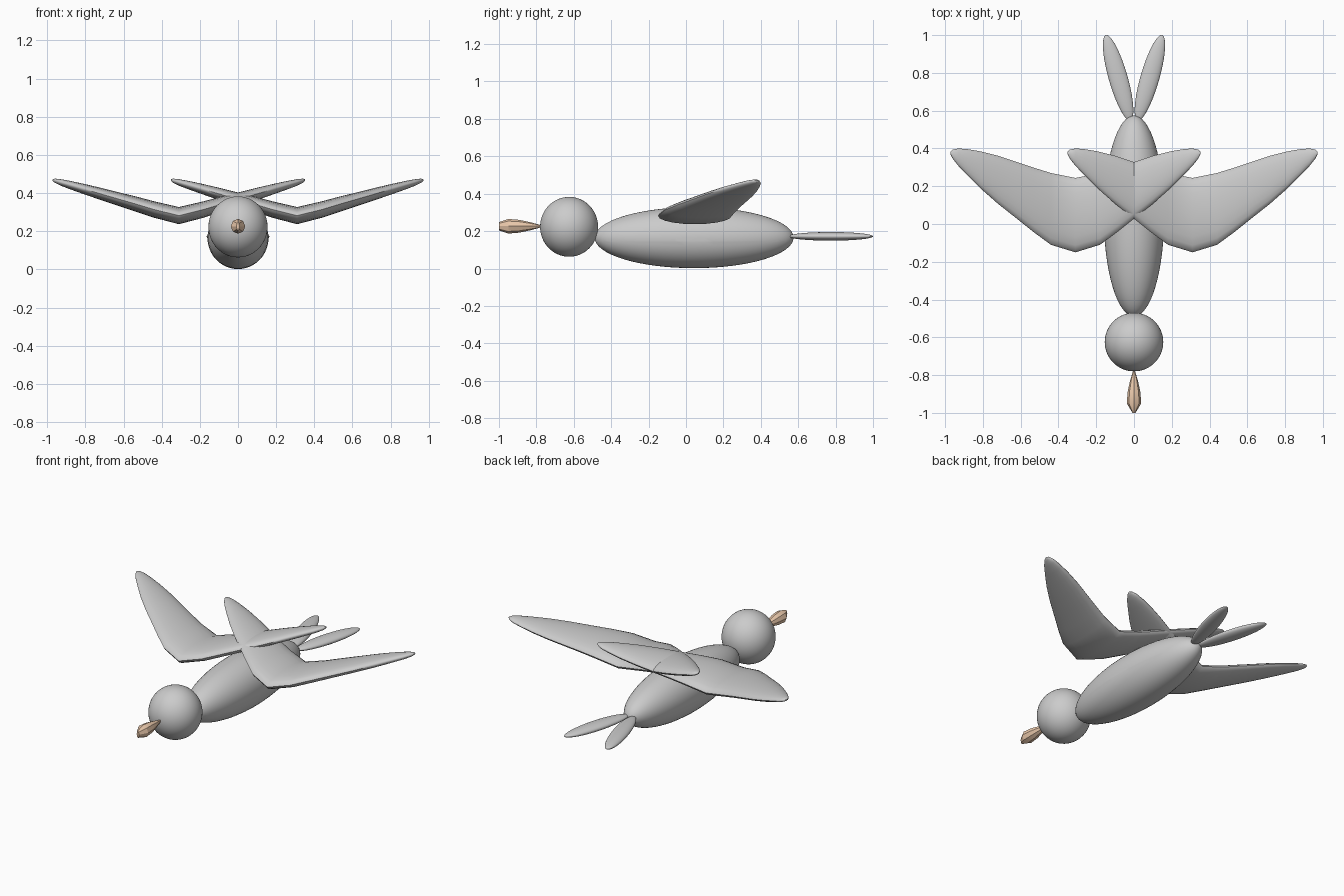
import bpy, bmesh
from math import sin, cos, tau, radians, pi
from mathutils import Vector, Matrix

if "Cube" in bpy.data.objects:
    bpy.data.objects.remove(bpy.data.objects["Cube"])


def material(name, color):
    m = bpy.data.materials.new(name)
    m.diffuse_color = color
    m.use_nodes = True
    m.node_tree.nodes["Principled BSDF"].inputs["Base Color"].default_value = m.diffuse_color
    return m


def finish(name, bm, mat=None, angle=None):
    bmesh.ops.recalc_face_normals(bm, faces=bm.faces)
    for f in bm.faces:
        f.smooth = True
    me = bpy.data.meshes.new(name)
    bm.to_mesh(me)
    bm.free()
    if mat:
        me.materials.append(mat)
    ob = bpy.data.objects.new(name, me)
    bpy.context.collection.objects.link(ob)
    if angle:
        bpy.ops.object.select_all(action='DESELECT')
        ob.select_set(True)
        bpy.context.view_layer.objects.active = ob
        bpy.ops.object.shade_smooth_by_angle(angle=radians(angle))
    return ob


def ellipsoid(center, radii, turn=0.0):
    # poles lie along y
    bm = bmesh.new()
    mat = (Matrix.Translation(center) @ Matrix.Rotation(turn, 4, 'Z')
           @ Matrix.Diagonal((*radii, 1)) @ Matrix.Rotation(pi / 2, 4, 'X'))
    bmesh.ops.create_uvsphere(bm, u_segments=48, v_segments=32, radius=1, matrix=mat)
    return bm


def loft(sections, u_axis, sides):
    # sections: (centre, half width along u_axis, half height along z)
    bm = bmesh.new()
    u, rings = Vector(u_axis), []
    for c, w, h in sections:
        rings.append([bm.verts.new(Vector(c) + u * w * cos(tau * i / sides)
                                   + Vector((0, 0, h * sin(tau * i / sides))))
                      for i in range(sides)])
    for a, b in zip(rings, rings[1:]):
        for i in range(sides):
            j = (i + 1) % sides
            bm.faces.new((a[i], a[j], b[j], b[i]))
    bm.faces.new(rings[0])
    bm.faces.new(rings[-1])
    return bm


pale = material("pale_belly", (0.8, 0.8, 0.78, 1))
orange = material("beak_orange", (0.85, 0.6, 0.42, 1))

# Body: one ellipsoid split into the grey back and the pale belly
for name, below, mat in (("body", False, None), ("belly", True, pale)):
    bm = ellipsoid((0, 0.043, 0.165), (0.16, 0.532, 0.163))
    bmesh.ops.bisect_plane(bm, geom=bm.verts[:] + bm.edges[:] + bm.faces[:],
                           plane_co=(0, 0, 0.144), plane_no=(0, 0, 1),
                           clear_inner=not below, clear_outer=below)
    finish(name, bm, mat)

# Head
finish("head", ellipsoid((0, -0.625, 0.223), (0.155, 0.155, 0.16)))

# Beak: blunt wedge tip, narrow where it meets the head
beak = [(-1.0, 0.008, 0.022), (-0.95, 0.038, 0.039), (-0.89, 0.034, 0.034),
        (-0.83, 0.021, 0.021), (-0.775, 0.004, 0.006)]
finish("beak", loft([((0, y, 0.226), w, h) for y, w, h in beak], (1, 0, 0), 8),
       orange, 30)

# Wings: each is a symmetric boomerang whose inner tip crosses the back
# half span: (distance from elbow, y, half chord, z, half thickness)
half = [(0.0, 0.047, 0.197, 0.282, 0.045), (0.13, 0.08, 0.19, 0.314, 0.043),
        (0.22, 0.127, 0.171, 0.341, 0.040), (0.31, 0.178, 0.15, 0.367, 0.036),
        (0.41, 0.234, 0.127, 0.396, 0.032), (0.50, 0.285, 0.099, 0.422, 0.027),
        (0.57, 0.326, 0.07, 0.442, 0.022), (0.62, 0.354, 0.046, 0.456, 0.017),
        (0.65, 0.370, 0.024, 0.465, 0.011), (0.662, 0.376, 0.006, 0.468, 0.004)]
span = [(-u, *r) for u, *r in half[:0:-1]] + half
for side, label in ((1, "right"), (-1, "left")):
    rows = [((side * (0.31 + u), y, z), w, h) for u, y, w, z, h in span]
    finish("wing_" + label, loft(rows, (0, 1, 0), 20), None, 50)

# Forked tail feathers
for side, label in ((1, "right"), (-1, "left")):
    finish("tail_feather_" + label,
           ellipsoid((side * 0.084, 0.774, 0.172), (0.05, 0.235, 0.023),
                     -side * radians(16)))
